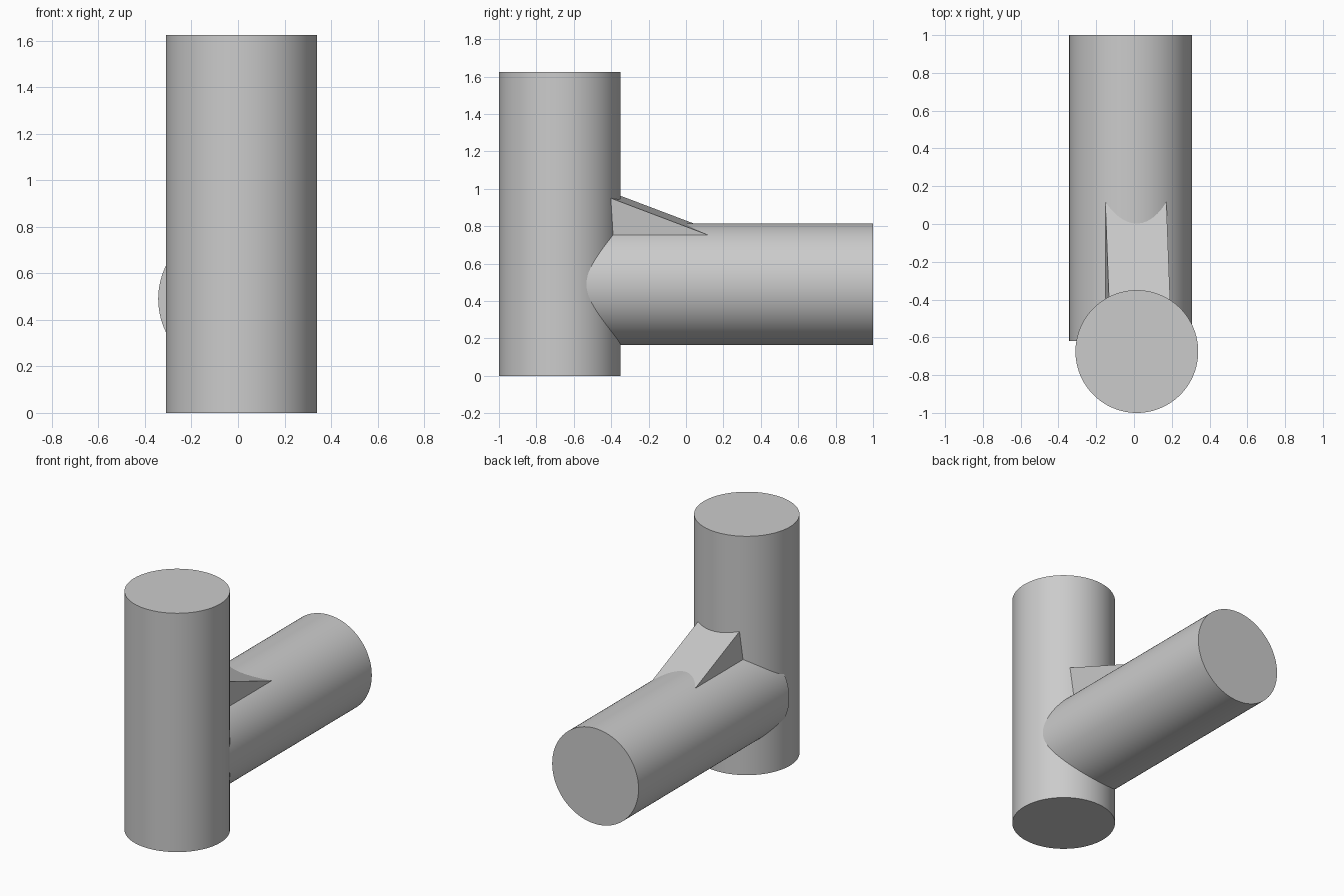
import bpy
import math
from mathutils import Matrix, Vector

cube = bpy.data.objects.get("Cube")
if cube:
    bpy.data.objects.remove(cube, do_unlink=True)

# Single grey finish
grey = bpy.data.materials.new("plain grey")
grey.use_nodes = True
colour = (0.6, 0.6, 0.6, 1)
grey.diffuse_color = colour
grey.node_tree.nodes["Principled BSDF"].inputs["Base Color"].default_value = colour

RADIUS = 0.325


def add_rod(name, start, end):
    """Solid smooth cylinder between two points."""
    start, end = Vector(start), Vector(end)
    axis = end - start
    bpy.ops.mesh.primitive_cylinder_add(
        vertices=96, radius=RADIUS, depth=axis.length,
        location=(start + end) / 2,
        rotation=axis.to_track_quat('Z', 'Y').to_euler())
    rod = bpy.context.object
    rod.name = name
    rod.data.materials.append(grey)
    bpy.ops.object.shade_smooth_by_angle(angle=math.radians(30))
    return rod


def add_prism(name, profile, half_width, matrix):
    """Extrude a (y, z) profile across x."""
    n = len(profile)
    verts = [(x, y, z) for x in (-half_width, half_width) for y, z in profile]
    faces = [tuple(range(n))[::-1], tuple(range(n, 2 * n))]
    faces += [(i, (i + 1) % n, (i + 1) % n + n, i + n) for i in range(n)]
    mesh = bpy.data.meshes.new(name)
    mesh.from_pydata(verts, [], faces)
    mesh.materials.append(grey)
    prism = bpy.data.objects.new(name, mesh)
    bpy.context.collection.objects.link(prism)
    prism.matrix_world = matrix
    return prism


# Upright post and the branch leaving its back
add_rod("upright_post", (0.015, -0.675, 0), (0.015, -0.675, 1.625))
add_rod("rear_branch", (-0.018, -0.62, 0.49), (-0.018, 1, 0.49))

# Sloping gusset in the corner, tilted slightly around the branch axis
tilt = Matrix.Translation((-0.018, 0, 0.49)) @ Matrix.Rotation(math.radians(5.7), 4, 'Y')
add_prism("gusset", [(-0.6, 0.2), (0.331, 0.2), (-0.6, 0.554)], RADIUS / 2, tilt)
